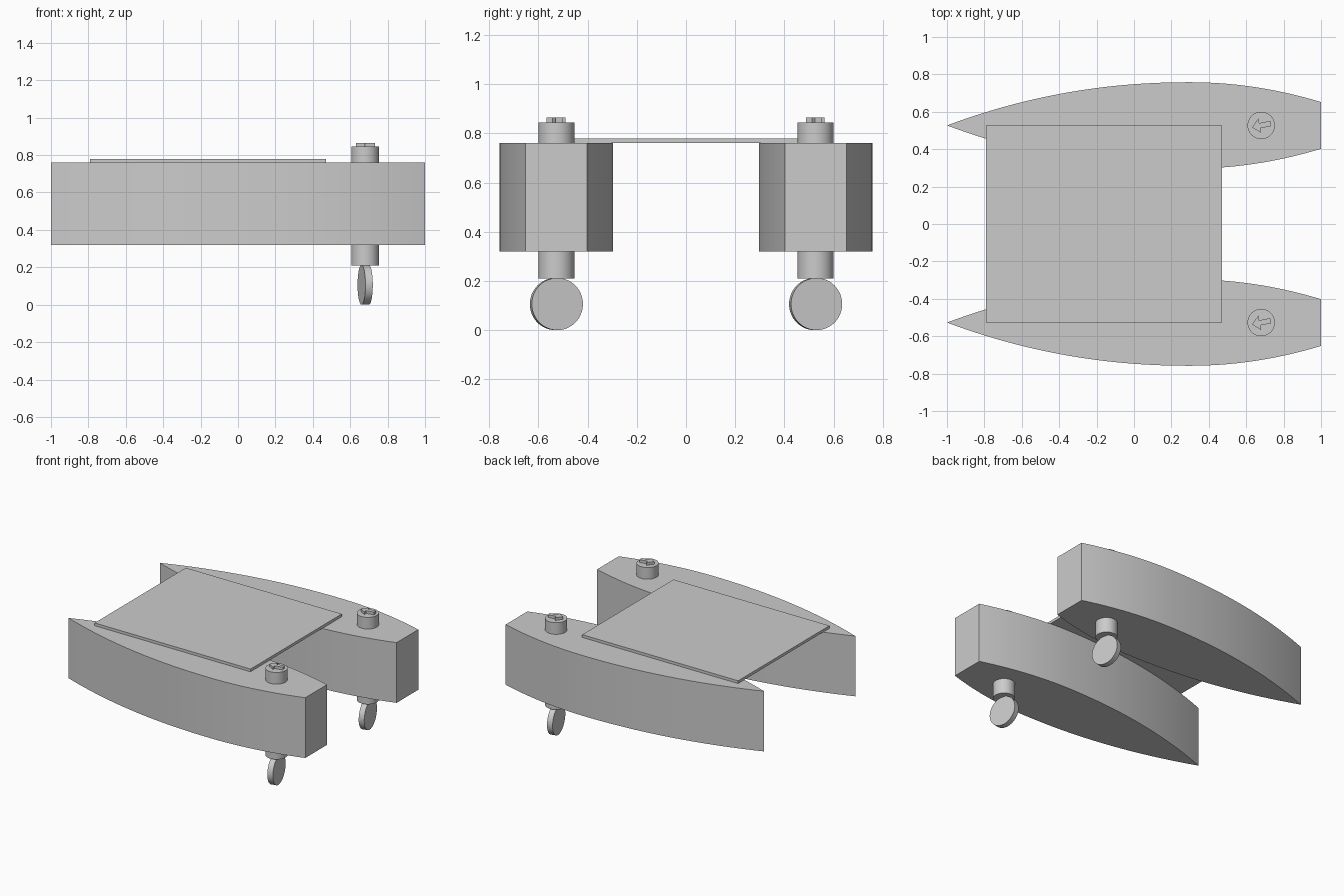
import bpy, bmesh
from math import radians
from mathutils import Matrix

if "Cube" in bpy.data.objects:
    bpy.data.objects.remove(bpy.data.objects["Cube"])

HULL_Y = 0.527
THRUST_X = 0.68
STEER = radians(11.5)


def extrude_outline(name, points, z0, z1, matrix=Matrix(), smooth=False):
    """Closed prism from a 2D outline."""
    bm = bmesh.new()
    face = bm.faces.new([bm.verts.new((x, y, z0)) for x, y in points])
    new = bmesh.ops.extrude_face_region(bm, geom=[face])["geom"]
    top = [v for v in new if isinstance(v, bmesh.types.BMVert)]
    bmesh.ops.translate(bm, verts=top, vec=(0, 0, z1 - z0))
    bmesh.ops.recalc_face_normals(bm, faces=bm.faces)
    mesh = bpy.data.meshes.new(name)
    bm.to_mesh(mesh)
    bm.free()
    ob = bpy.data.objects.new(name, mesh)
    ob.matrix_world = matrix
    bpy.context.collection.objects.link(ob)
    if smooth:
        shade(ob)
    return ob


def shade(ob):
    bpy.ops.object.select_all(action='DESELECT')
    ob.select_set(True)
    bpy.context.view_layer.objects.active = ob
    bpy.ops.object.shade_smooth_by_angle(angle=radians(25))


def cylinder(name, radius, depth, location, rotation=(0, 0, 0)):
    bpy.ops.mesh.primitive_cylinder_add(vertices=64, radius=radius, depth=depth,
                                        location=location, rotation=rotation)
    ob = bpy.context.object
    ob.name = name
    shade(ob)
    return ob


def half_width(x):
    """Hull half beam: pointed bow at x=-1, widest at 0.3, square stern at 1."""
    if x < 0.3:
        return 0.231 * (1 - ((0.3 - x) / 1.3) ** 2.1)
    return 0.231 * (1 - ((x - 0.3) / 1.033) ** 2)


# Shared outlines
xs = [-1 + 2 * i / 40 for i in range(1, 41)]
hull = [(-1, 0)] + [(x, -half_width(x)) for x in xs] + \
       [(x, half_width(x)) for x in reversed(xs)]
arrow = [(-0.05, 0), (-0.008, -0.039), (-0.008, -0.014), (0.052, -0.014),
         (0.052, 0.014), (-0.008, 0.014), (-0.008, 0.039)]

for side, y in (("left", -HULL_Y), ("right", HULL_Y)):
    # Pontoon hull
    extrude_outline(side + "_hull", hull, 0.32, 0.76,
                    Matrix.Translation((0, y, 0)), smooth=True)
    # Thruster shaft passing through the hull
    cylinder(side + "_thruster_shaft", 0.073, 0.635, (THRUST_X, y, 0.5275))
    # Propeller disc, steered slightly
    cylinder(side + "_propeller_disc", 0.106, 0.04, (THRUST_X, y, 0.106),
             (0, radians(90), STEER))
    # Direction arrow on the shaft cap
    extrude_outline(side + "_direction_arrow", arrow, 0.845, 0.865,
                    Matrix.Translation((THRUST_X, y, 0)) @ Matrix.Rotation(STEER, 4, 'Z'))

# Deck plate bridging the hulls
extrude_outline("deck", [(-0.79, -HULL_Y), (0.47, -HULL_Y), (0.47, HULL_Y), (-0.79, HULL_Y)],
                0.76, 0.78)
